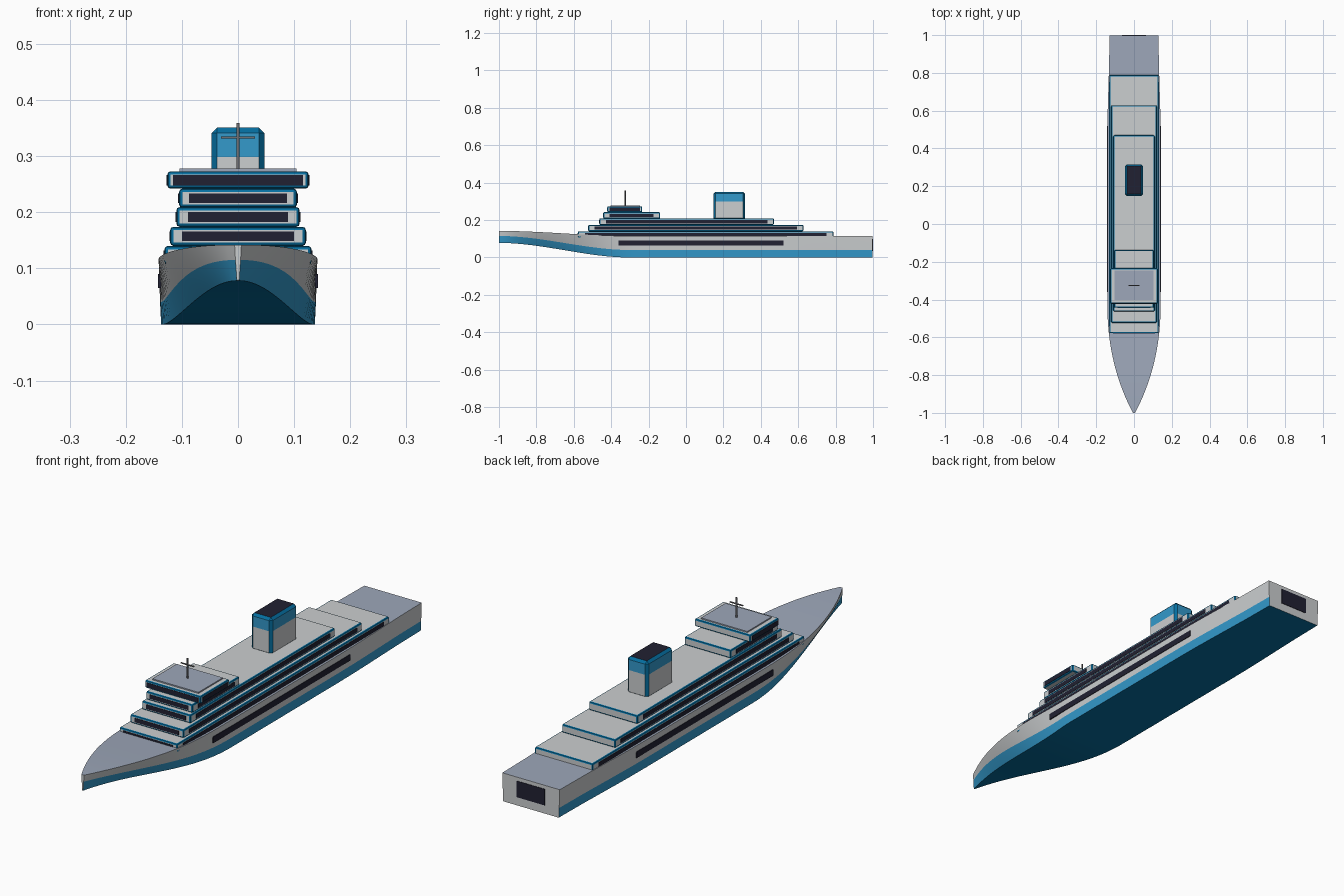
import bpy, bmesh
from mathutils import Matrix, Vector

if "Cube" in bpy.data.objects:
    bpy.data.objects.remove(bpy.data.objects["Cube"])


def material(name, color):
    m = bpy.data.materials.new(name)
    m.diffuse_color = (*color, 1)
    m.use_nodes = True
    m.node_tree.nodes["Principled BSDF"].inputs["Base Color"].default_value = m.diffuse_color
    return m


LIGHT = material("light_grey", (0.60, 0.62, 0.63))
BLUE = material("bright_blue", (0.033, 0.32, 0.60))
TRIM = material("deep_blue", (0.0015, 0.156, 0.35))
DARK = material("dark_glass", (0.015, 0.015, 0.032))
DECK = material("deck_grey_blue", (0.34, 0.39, 0.49))
METAL = material("mast_grey", (0.16, 0.16, 0.17))


def finish(bm, name, mats):
    bmesh.ops.recalc_face_normals(bm, faces=bm.faces)
    me = bpy.data.meshes.new(name)
    bm.to_mesh(me)
    bm.free()
    for m in mats:
        me.materials.append(m)
    ob = bpy.data.objects.new(name, me)
    bpy.context.collection.objects.link(ob)
    return ob


def box(name, x, y, z, mats, bevel=0, segments=1, rule=None):
    """Box from (min, max) ranges; bevel faces take the second material."""
    bm = bmesh.new()
    size = [r[1] - r[0] for r in (x, y, z)]
    mid = [(r[1] + r[0]) / 2 for r in (x, y, z)]
    bmesh.ops.create_cube(bm, size=1, matrix=Matrix.Translation(Vector(mid)) @ Matrix.Diagonal((*size, 1)))
    if bevel:
        bmesh.ops.bevel(bm, geom=bm.edges[:], offset=bevel, segments=segments,
                        profile=0.5, affect='EDGES', material=1)
    if rule:
        rule(bm)
    return finish(bm, name, mats)


def smooth(t):
    t = min(max(t, 0), 1)
    return t * t * (3 - 2 * t)


def clamp(t):
    return min(max(t, 0), 1)


# Hull: lofted stations with flared bow, raised forefoot and tapered stern
def station(y):
    bow = smooth((-0.3 - y) / 0.7)
    stern = 0.012 * smooth((y - 0.45) / 0.55)
    top_w = 0.006 + 0.1355 * (1 - clamp((-0.4 - y) / 0.6) ** 2.3) - stern
    low_w = 0.002 + 0.135 * (1 - clamp((-0.25 - y) / 0.75) ** 1.4) - stern
    z0, z1, z2 = 0.078 * bow, 0.04 + 0.075 * bow, 0.115 + 0.027 * bow
    f = ((z1 - z0) / (z2 - z0)) ** 0.8
    mid_w = low_w + (top_w - low_w) * f
    half = [(low_w, z0), (mid_w, z1), (top_w, z2)]
    return [(w, y, z) for w, z in half] + [(-w, y, z) for w, z in reversed(half)]


ys = [-1 + 0.8 * i / 28 for i in range(29)] + [0, 0.25, 0.45, 0.55, 0.65, 0.75, 0.85, 0.998]
bm = bmesh.new()
rings = [[bm.verts.new(p) for p in station(y)] for y in ys]
strip_mat = [1, 0, 2, 0, 1, 3]  # side blue, side light, deck, light, blue, bottom
for a, b in zip(rings, rings[1:]):
    for i in range(6):
        j = (i + 1) % 6
        bm.faces.new((a[i], a[j], b[j], b[i])).material_index = strip_mat[i]
bm.faces.new(rings[0])
bm.faces.new(rings[-1])
hull = finish(bm, "hull", [LIGHT, BLUE, DECK, TRIM])
bpy.context.view_layer.objects.active = hull
hull.select_set(True)
bpy.ops.object.shade_smooth_by_angle(angle=0.5)
hull.select_set(False)

# Hull windows and stern door
for side, s in (("right", 1), ("left", -1)):
    box(f"hull_window_{side}", sorted((s * 0.1375, s * 0.1422)), (-0.36, 0.52), (0.065, 0.09), [DARK])
box("stern_door", (-0.063, 0.063), (0.994, 1.0), (0.034, 0.1), [DARK])

# Superstructure: name, half width, front, back, bottom, top, front window half width, side margin
tiers = [
    ("first_tier", 0.131, -0.578, 0.788, 0.106, 0.140, 0.112, 0.037),
    ("second_tier", 0.121, -0.523, 0.628, 0.140, 0.174, 0.100, 0.035),
    ("third_tier", 0.110, -0.463, 0.470, 0.174, 0.209, 0.089, 0.035),
    ("fourth_tier", 0.105, -0.443, -0.138, 0.208, 0.242, 0.087, 0.035),
    ("bridge", 0.126, -0.421, -0.234, 0.242, 0.273, 0.116, 0.012),
]
T = 0.0015
for name, w, y0, y1, z0, z1, win, margin in tiers:
    box(name, (-w, w), (y0, y1), (z0, z1), [LIGHT, TRIM], 0.006, 2)
    zw = (z0 + 0.0085, z1 - 0.0085) if name != "bridge" else (0.248, 0.266)
    box(name + "_front_window", (-win, win), (y0 - T, y0 + T), zw, [DARK])
    for side, s in (("right", 1), ("left", -1)):
        box(f"{name}_window_{side}", sorted((s * (w - T), s * (w + T))),
            (y0 + margin, y1 - margin), zw, [DARK])

# Bridge roof deck
box("bridge_roof", (-0.104, 0.104), (-0.403, -0.246), (0.271, 0.278), [DECK])


# Funnel: light base, blue band on top, dark opening, deep blue corners
def paint_funnel(bm):
    flat = [f for f in bm.faces if f.material_index == 0]
    edges = {e for f in flat for e in f.edges}
    bmesh.ops.bisect_plane(bm, geom=flat + list(edges) + bm.verts[:],
                           plane_co=(0, 0, 0.298), plane_no=(0, 0, 1))
    for f in bm.faces:
        if f.material_index == 0:
            if f.normal.z > 0.9:
                f.material_index = 3
            elif f.calc_center_median().z > 0.298:
                f.material_index = 2


box("funnel", (-0.047, 0.047), (0.148, 0.316), (0.2, 0.351), [LIGHT, TRIM, BLUE, DARK], 0.01, 1, paint_funnel)

# Mast with crossbars
bm = bmesh.new()
bmesh.ops.create_cone(bm, cap_ends=True, segments=12, radius1=0.003, radius2=0.003, depth=0.084,
                      matrix=Matrix.Translation((0, -0.325, 0.317)))
finish(bm, "mast", [METAL])
box("mast_crossbar", (-0.03, 0.03), (-0.327, -0.323), (0.331, 0.335), [METAL])
